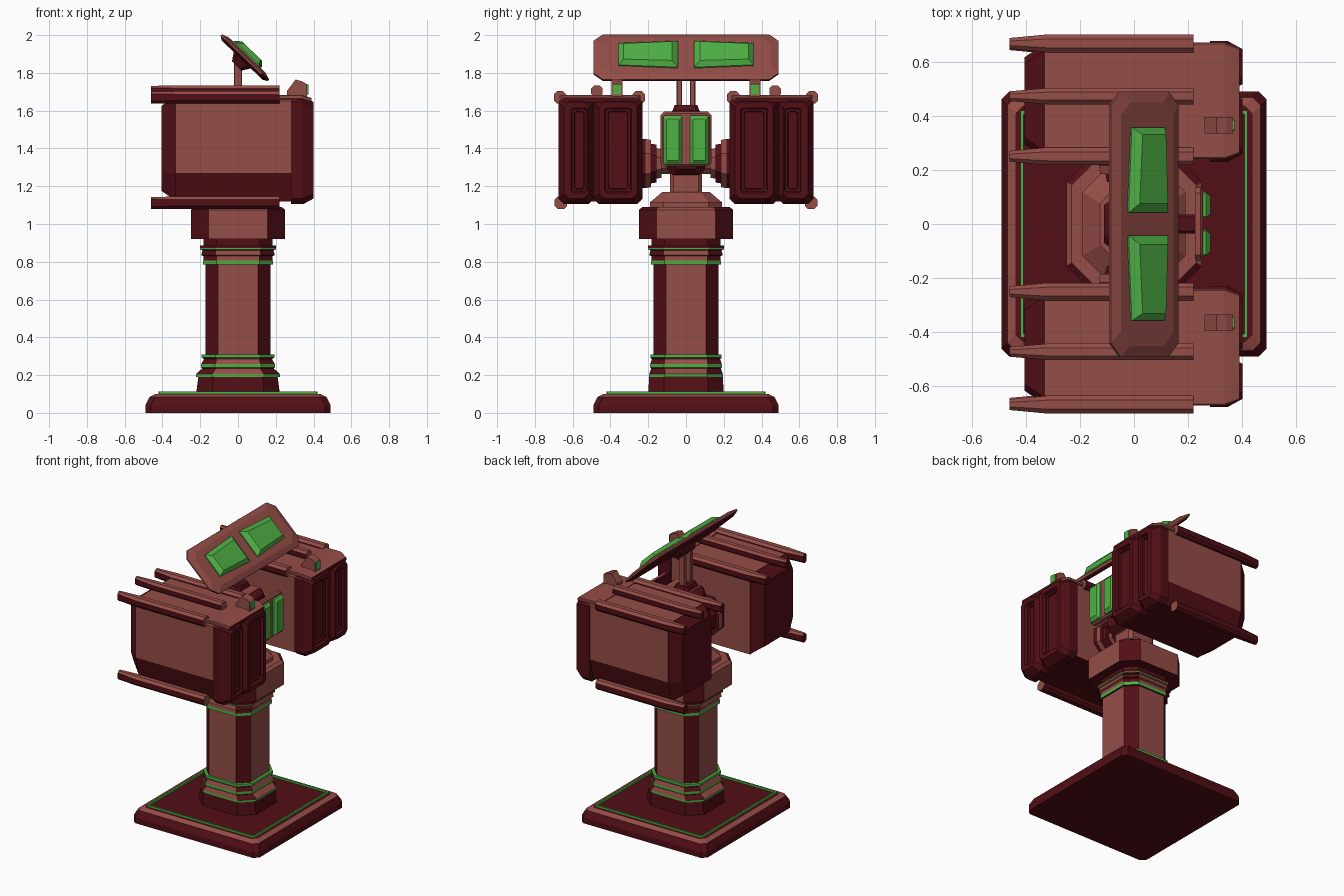
import bpy, bmesh
from mathutils import Matrix, Vector

if "Cube" in bpy.data.objects:
    bpy.data.objects.remove(bpy.data.objects["Cube"])

COLORS = {"L": (0.30, 0.074, 0.063, 1), "D": (0.085, 0.0045, 0.008, 1), "G": (0.078, 0.44, 0.06, 1)}
NAMES = {"L": "light_red", "D": "dark_red", "G": "green_glow"}
MATS = {}
for k, c in COLORS.items():
    MATS[k] = bpy.data.materials.new(NAMES[k])
    MATS[k].diffuse_color = c
KEYS = "LDG"

# Axis frames: local (u, v, w) to world, w is the sweep direction
AXIS = {
    "z": Matrix.Identity(4),
    "x": Matrix(((0, 0, 1, 0), (1, 0, 0, 0), (0, 1, 0, 0), (0, 0, 0, 1))),
    "y": Matrix(((1, 0, 0, 0), (0, 0, 1, 0), (0, 1, 0, 0), (0, 0, 0, 1))),
}


def octo(hu, hv, c, cu=0, cv=0):
    """Rectangle with chamfered corners."""
    a, b = hu - c, hv - c
    pts = [(a, -hv), (hu, -b), (hu, b), (a, hv), (-a, hv), (-hu, b), (-hu, -b), (-a, -hv)]
    return [(x + cu, y + cv) for x, y in pts]


def loft(name, sections, mats, axis="z", caps="DD", diag=None, side=1):
    """Skin a list of (w, polygon); mats gives one colour key per segment."""
    frame = AXIS[axis] if isinstance(axis, str) else axis
    bm = bmesh.new()
    rings = []
    for w, poly in sections:
        ring = []
        for u, v in poly:
            p = frame @ Vector((u, v, w))
            p.y *= side
            ring.append(bm.verts.new(p))
        rings.append(ring)
    n = len(rings[0])
    mats = mats * (len(rings) - 1) if len(mats) == 1 else mats
    for (r0, r1), m in zip(zip(rings, rings[1:]), mats):
        for i in range(n):
            j = (i + 1) % n
            f = bm.faces.new((r0[i], r0[j], r1[j], r1[i]))
            key = diag if diag and i % 2 == 0 and m == "L" else m
            f.material_index = KEYS.index(key)
    if caps:
        for r, m in ((rings[0], caps[0]), (rings[-1], caps[1])):
            bm.faces.new(r).material_index = KEYS.index(m)
    bmesh.ops.recalc_face_normals(bm, faces=bm.faces)
    me = bpy.data.meshes.new(name)
    bm.to_mesh(me)
    bm.free()
    for k in KEYS:
        me.materials.append(MATS[k])
    ob = bpy.data.objects.new(name, me)
    bpy.context.collection.objects.link(ob)
    return ob


def darken(ob, test):
    """Give the dark colour to faces that pass the test."""
    for f in ob.data.polygons:
        if test(f):
            f.material_index = 1


def reg(r, ry=None):
    ry = ry or r
    return octo(r, ry, 0.38 * r)


# Base slab with bevelled rim and glowing border
loft("base_plate", [(0, octo(.49, .49, .03)), (.04, octo(.49, .49, .03)),
                    (.085, octo(.468, .468, .03)), (.1, octo(.438, .438, .03))], "DDL")
loft("base_border", [(.098, octo(.42, .42, .005)), (.113, octo(.42, .42, .005)),
                     (.113, octo(.408, .408, .005)), (.098, octo(.408, .408, .005))], "G", caps=None)

# Column: foot, ribs, shaft, flared neck
loft("column_foot", [(.1, reg(.222, .2)), (.19, reg(.21, .195))], "D")
loft("column_ribs", [(.19, reg(.222, .195)), (.205, reg(.222, .195)), (.235, reg(.19, .185)),
                     (.24, reg(.195, .19)), (.258, reg(.195, .19)), (.285, reg(.18)),
                     (.293, reg(.192, .188)), (.31, reg(.192, .188))], "GLLGLLG", diag="D", caps="DG")
loft("column_shaft", [(.3, reg(.172)), (.79, reg(.172))], "L", diag="D")
loft("column_neck", [(.785, reg(.184)), (.807, reg(.184)), (.83, reg(.182)), (.835, reg(.195)),
                     (.86, reg(.188)), (.865, reg(.2)), (.872, reg(.2)), (.885, reg(.2)),
                     (.885, reg(.182)), (.93, reg(.182))], "GLLLLGDDD", diag="D")
loft("collar", [(.92, reg(.25)), (.98, reg(.25)), (1.075, reg(.25)), (1.09, reg(.23))],
     "LLL", diag="D", caps="DL")
loft("swivel_dome", [(1.08, reg(.19)), (1.115, reg(.19)), (1.17, reg(.125))], "LL", caps="DL")

# Central head between the pods
loft("head_neck", [(1.15, octo(.1, .085, .02)), (1.3, octo(.1, .085, .02))], "L")
loft("head_core", [(-.11, octo(.07, .13, .03, 0, 1.43)), (-.07, octo(.1, .17, .03, 0, 1.43)),
                   (.12, octo(.1, .17, .03, 0, 1.43)), (.16, octo(.075, .14, .03, 0, 1.43))],
     "DLD", "x")
loft("lens_bracket", [(.15, octo(.035, .1, .01, 0, 1.45)), (.235, octo(.035, .1, .01, 0, 1.45))], "D", "x")
loft("lens_plate", [(.225, octo(.135, .145, .02, 0, 1.45)), (.245, octo(.135, .145, .02, 0, 1.45)),
                    (.255, octo(.125, .135, .02, 0, 1.45))], "LL", "x", caps="DL")
loft("mast_base", [(1.59, octo(.06, .075, .015)), (1.63, octo(.045, .06, .015))], "D")

# Tilted sensor panel: u along y, v up the slope, w along the normal
v_dir = Vector((-.25, 0, .24)).normalized()
u_dir = Vector((0, 1, 0))
w_dir = u_dir.cross(v_dir)
panel = Matrix((u_dir, v_dir, w_dir)).transposed().to_4x4()
panel.translation = (.035, 0, 1.88)
plate = loft("sensor_panel", [(-.018, octo(.46, .15, .05)), (-.004, octo(.49, .173, .05)),
                              (.006, octo(.49, .173, .05)), (.02, octo(.45, .135, .05))],
             "DLL", panel, caps="DL")
darken(plate, lambda f: f.normal.z < -.1)
loft("panel_mount", [(-.06, octo(.07, .035, .015)), (-.015, octo(.1, .065, .02))], "D", panel)

for s, tag in ((1, "left"), (-1, "right")):
    # Panel lamps (narrower outwards), mast struts and head lenses
    lamp = [(.042, -.1), (.357, -.082), (.357, .085), (.042, .102)]
    lamp_top = [(.075, -.075), (.33, -.065), (.33, .055), (.075, .07)]
    loft("panel_lamp_" + tag, [(.015, lamp), (.027, lamp), (.053, lamp_top)], "G", panel, "GG", side=s)
    loft("mast_strut_" + tag, [(1.6, octo(.022, .015, .004, 0, .035)),
                               (1.87, octo(.022, .015, .004, 0, .035))], "L", side=s)
    loft("head_lens_" + tag, [(.25, octo(.048, .13, .005, .07, 1.445)),
                              (.265, octo(.048, .13, .005, .07, 1.445)),
                              (.282, octo(.034, .11, .005, .07, 1.445))], "G", "x", "GG", side=s)

    # Stepped shoulder joint
    steps = [(.07, .055), (.13, .055), (.13, .075), (.155, .08), (.155, .1), (.185, .105),
             (.185, .125), (.215, .13), (.25, .13)]
    loft("shoulder_" + tag, [(y, octo(r, r, .58 * r, 0, 1.32)) for y, r in steps],
         "LDLDDDLD", "y", side=s)

    # Pod body, outer wall leaning in below z 1.27
    def wall(i):
        return [(.24 + i, 1.12 + i), (.63 - i, 1.12 + i), (.67 - i, 1.27), (.67 - i, 1.65 - i),
                (.645 - i, 1.68 - i), (.265 + i, 1.68 - i), (.24 + i, 1.65 - i)]
    body = loft("pod_body_" + tag, [(-.405, wall(.055)), (-.34, wall(.01)), (-.33, wall(0)),
                                    (.31, wall(0))], "DDL", "x", side=s)
    darken(body, lambda f: f.center.z < 1.25)

    # Pod front: wide and narrow framed doors with stepped recesses
    for door, cy, hy, iy, ih in (("wide", .36, .131, .36, .072), ("narrow", .581, .095, .565, .045)):
        loft(f"pod_{door}_door_{tag}",
             [(.28, octo(hy, .285, .03, cy, 1.39)), (.345, octo(hy, .285, .03, cy, 1.39)),
              (.4, octo(hy - .03, .255, .025, cy, 1.39)), (.4, octo(ih, .225, .012, iy, 1.39)),
              (.382, octo(ih - .006, .219, .012, iy, 1.39)),
              (.382, octo(ih - .018, .207, .01, iy, 1.39)),
              (.37, octo(ih - .022, .203, .01, iy, 1.39))], "D", "x", side=s)
    loft("pod_roof_cap_" + tag, [(.2, octo(.215, .012, .005, .455, 1.672)),
                                 (.335, octo(.215, .012, .005, .455, 1.672)),
                                 (.39, octo(.195, .012, .005, .455, 1.655))], "L", "x", side=s)

    # Tapered rails overhanging the rear, dark flanks and undersides
    for rail, y, z, r in (("top_outer", .667, 1.67, .033), ("top_inner", .25, 1.67, .033),
                          ("top_middle", .472, 1.703, .03), ("bottom_outer", .662, 1.112, .033)):
        bar = loft(f"{rail}_rail_{tag}", [(-.46, octo(r * .6, r * .95, r * .35, y, z)),
                                          (-.32, octo(r, r, r * .5, y, z)),
                                          (.22, octo(r, r, r * .5, y, z))], "L", "x", "DL", side=s)
        darken(bar, lambda f: f.normal.z < .4 and abs(f.normal.x) < .7)

    # Small roof sight with a green window
    sight = [(.26, 1.67), (.26, 1.705), (.305, 1.765), (.34, 1.755), (.365, 1.74), (.365, 1.67)]
    loft("roof_sight_" + tag, [(.335, sight), (.395, sight)], "L", "y", "LL", side=s)
    loft("sight_window_" + tag, [(.36, octo(.022, .027, .004, .365, 1.712)),
                                 (.372, octo(.022, .027, .004, .365, 1.712))], "G", "x", "GG", side=s)

for m in bpy.data.materials:
    if m.users and not m.is_grease_pencil:
        m.use_nodes = True
        m.node_tree.nodes["Principled BSDF"].inputs["Base Color"].default_value = m.diffuse_color
